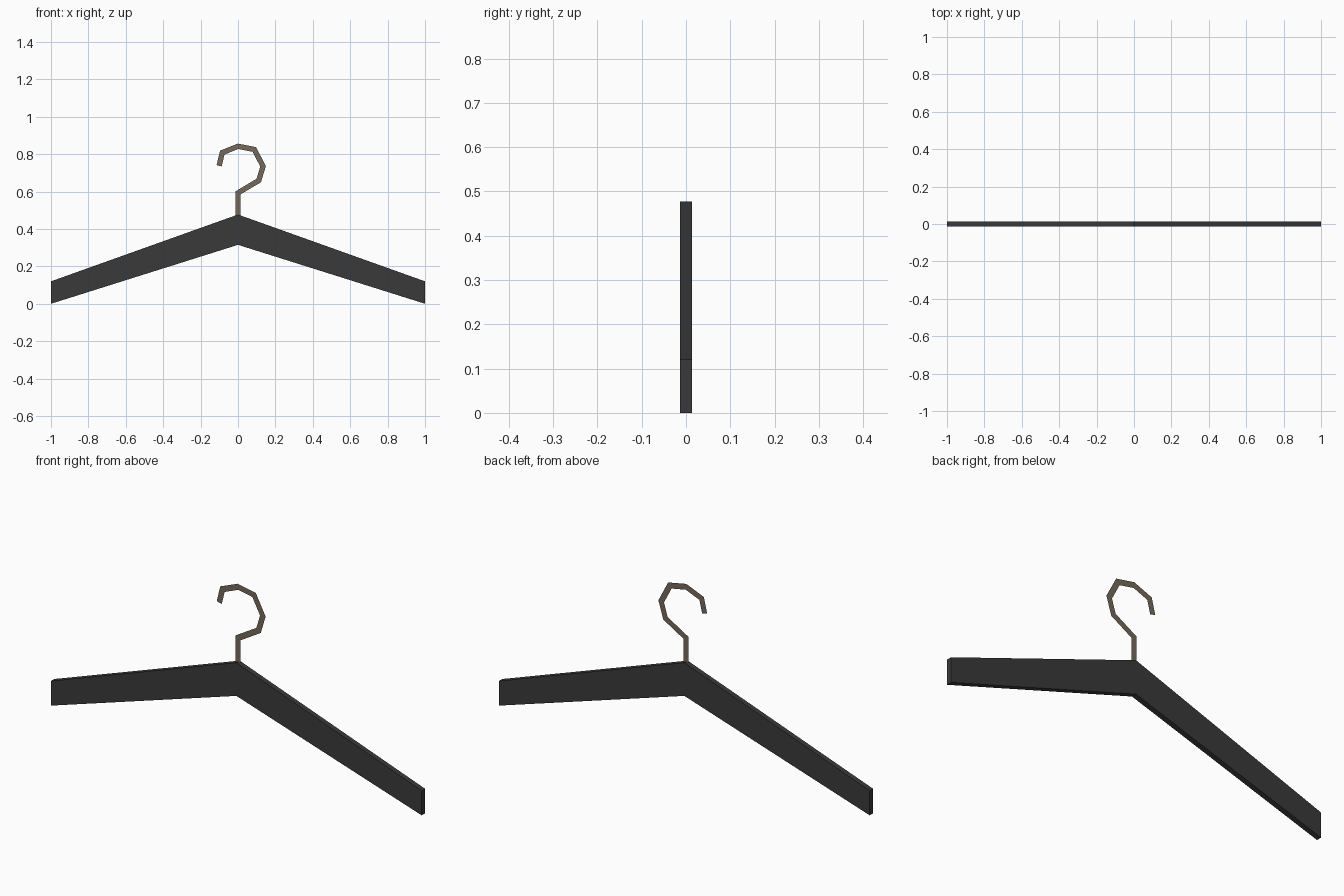
import bpy, bmesh
from mathutils import Vector

if "Cube" in bpy.data.objects:
    bpy.data.objects.remove(bpy.data.objects["Cube"])


def material(name, rgb):
    m = bpy.data.materials.new(name)
    m.diffuse_color = (*rgb, 1)
    m.use_nodes = True
    m.node_tree.nodes["Principled BSDF"].inputs["Base Color"].default_value = m.diffuse_color
    return m


def make_object(name, bm, mat):
    mesh = bpy.data.meshes.new(name)
    bm.to_mesh(mesh)
    bm.free()
    mesh.materials.append(mat)
    ob = bpy.data.objects.new(name, mesh)
    bpy.context.collection.objects.link(ob)
    return ob


charcoal = material("charcoal", (0.042, 0.042, 0.042))
bronze = material("bronze", (0.18, 0.14, 0.10))

# Shoulder bar: one tapered arm, thickened and mirrored
HALF = 0.013
bm = bmesh.new()
arm = [(0, 0.315), (1, 0), (1, 0.12), (0, 0.477)]
bm.faces.new([bm.verts.new((x, 0, z)) for x, z in arm])
bar = make_object("shoulder_bar", bm, charcoal)
solid = bar.modifiers.new("thickness", 'SOLIDIFY')
solid.thickness = 2 * HALF
solid.offset = 0
# Inner cut plane is removed so both arms join cleanly
dg = bpy.context.evaluated_depsgraph_get()
bm = bmesh.new()
bm.from_object(bar, dg)
inner = [f for f in bm.faces if all(abs(v.co.x) < 1e-5 for v in f.verts)]
bmesh.ops.delete(bm, geom=inner, context='FACES')
bar.modifiers.clear()
bm.to_mesh(bar.data)
bm.free()
bar.modifiers.new("other_arm", 'MIRROR')

# Hook: flat mitred ribbon along a low-poly path
WIDTH = 0.028
path = [Vector(p) for p in [(0, 0.47), (0, 0.593), (0.111, 0.659), (0.134, 0.735),
                            (0.087, 0.825), (0, 0.842), (-0.084, 0.808), (-0.101, 0.738)]]
bm = bmesh.new()
rows = []
for i, p in enumerate(path):
    d_in = (p - path[i - 1]).normalized() if i else None
    d_out = (path[i + 1] - p).normalized() if i < len(path) - 1 else d_in
    d_in = d_in or d_out
    n_in, n_out = Vector((-d_in.y, d_in.x)), Vector((-d_out.y, d_out.x))
    mitre = (n_in + n_out).normalized()
    mitre *= WIDTH / 2 / mitre.dot(n_in)
    rows.append([bm.verts.new((q.x, 0, q.y)) for q in (p - mitre, p + mitre)])
for a, b in zip(rows, rows[1:]):
    bm.faces.new((a[0], b[0], b[1], a[1]))
bmesh.ops.recalc_face_normals(bm, faces=bm.faces[:])
make_object("hook", bm, bronze)
